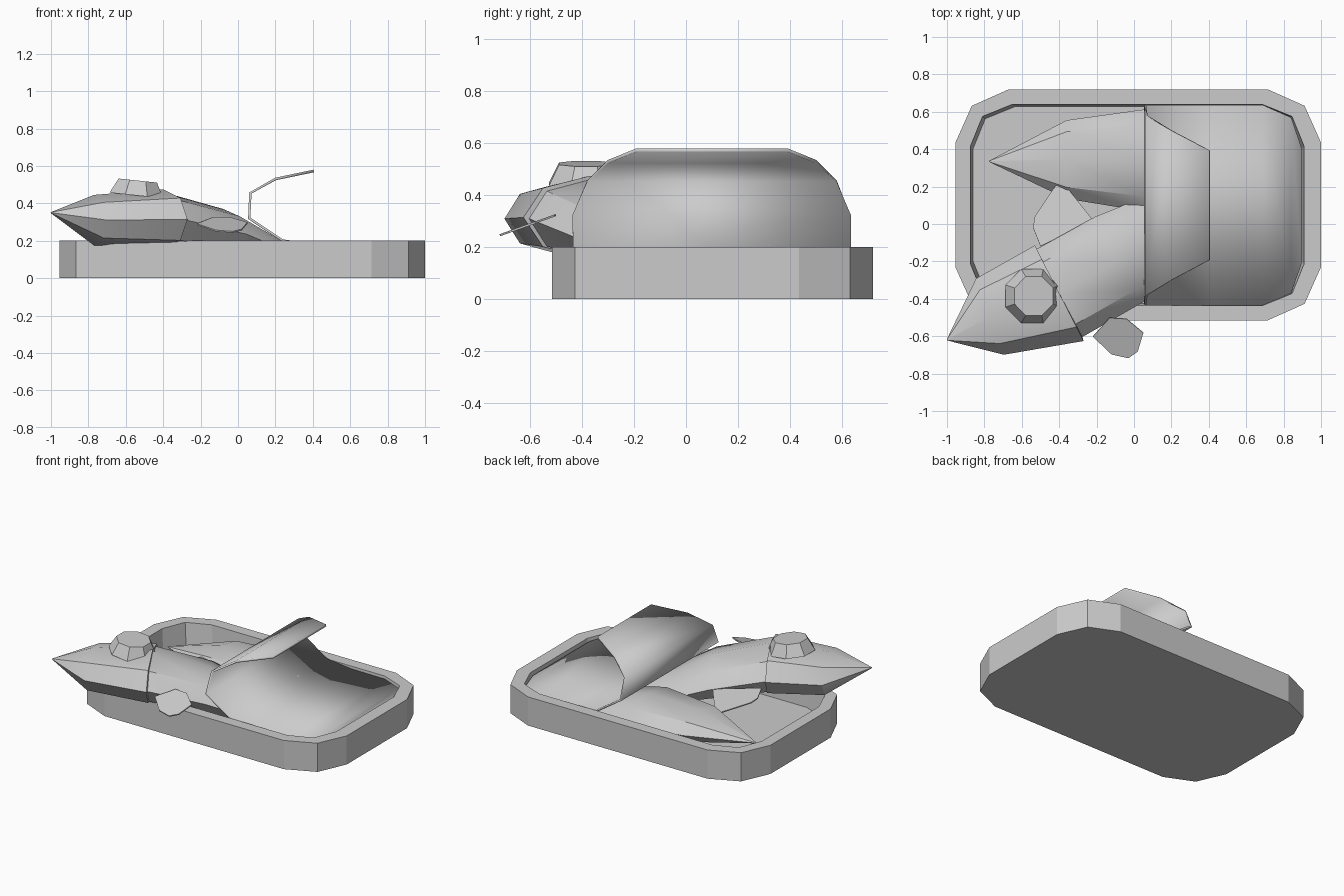
import bpy, bmesh
from math import sin, cos, pi, radians
from mathutils import Vector, Matrix

if "Cube" in bpy.data.objects:
    bpy.data.objects.remove(bpy.data.objects["Cube"])


def make(name, bm, smooth=None):
    bmesh.ops.recalc_face_normals(bm, faces=bm.faces)
    me = bpy.data.meshes.new(name)
    bm.to_mesh(me)
    bm.free()
    ob = bpy.data.objects.new(name, me)
    bpy.context.collection.objects.link(ob)
    if smooth:
        bpy.ops.object.select_all(action='DESELECT')
        ob.select_set(True)
        bpy.context.view_layer.objects.active = ob
        bpy.ops.object.shade_smooth_by_angle(angle=radians(smooth))
    return ob


def loft(name, rings, smooth=None):
    """Skin closed rings of equal point count and cap both ends."""
    bm = bmesh.new()
    vs = [[bm.verts.new(p) for p in r] for r in rings]
    n = len(vs[0])
    for a, b in zip(vs, vs[1:]):
        for i in range(n):
            j = (i + 1) % n
            bm.faces.new((a[i], a[j], b[j], b[i]))
    bm.faces.new(vs[0])
    bm.faces.new(vs[-1])
    return make(name, bm, smooth)


def outline(x0, x1, y0, y1, far, mid, z):
    """Rectangle with two-segment chamfered corners."""
    cx, cy, hx, hy = (x0 + x1) / 2, (y0 + y1) / 2, (x1 - x0) / 2, (y1 - y0) / 2
    corner = [(hx, hy - far), (hx - mid, hy - mid), (hx - far, hy)]
    pts = []
    for sx, sy in ((1, 1), (-1, 1), (-1, -1), (1, -1)):
        pts += [(cx + sx * x, cy + sy * y, z) for x, y in corner[::sx * sy]]
    return pts


def fish(name, stations):
    """Eight-sided body from (x, y, z, half width, half height, heading)."""
    rings = []
    for x, y, z, w, h, a in stations:
        side = Vector((-sin(radians(a)), cos(radians(a)), 0))
        rings.append([Vector((x, y, z)) + side * w * cos(k * pi / 4)
                      + Vector((0, 0, h * sin(k * pi / 4))) for k in range(8)])
    return loft(name, rings, 35)


def sheet(name, pts, thick):
    """Thin flat piece from an outline."""
    bm = bmesh.new()
    bm.faces.new([bm.verts.new(p) for p in pts])
    ob = make(name, bm)
    ob.modifiers.new("thickness", 'SOLIDIFY').thickness = thick
    return ob


# Open tin
loft("tin", [outline(-0.955, 1.0, -0.515, 0.72, 0.285, 0.088, 0),
             outline(-0.955, 1.0, -0.515, 0.72, 0.285, 0.088, 0.2),
             outline(-0.875, 0.91, -0.437, 0.64, 0.225, 0.065, 0.2),
             outline(-0.86, 0.895, -0.425, 0.628, 0.225, 0.065, 0.05)])

# Peeled-back lid: x, z, y start, y end
profile = [(0.895, 0.175, -0.215, 0.41), (0.84, 0.175, -0.37, 0.57),
           (0.69, 0.175, -0.435, 0.635), (0.42, 0.178, -0.435, 0.635),
           (0.24, 0.2, -0.435, 0.635), (0.06, 0.32, -0.437, 0.635),
           (0.066, 0.455, -0.38, 0.58), (0.2, 0.53, -0.3, 0.5),
           (0.405, 0.573, -0.192, 0.393)]
bm = bmesh.new()
rows = [[bm.verts.new((x, y, z)) for y in (y0, y1)] for x, z, y0, y1 in profile]
for a, b in zip(rows, rows[1:]):
    bm.faces.new((a[0], a[1], b[1], b[0]))
lid = make("lid", bm, 35)
mod = lid.modifiers.new("thickness", 'SOLIDIFY')
mod.thickness, mod.offset = 0.014, 0

# Fish lying on the rim: head with gill step, then body sinking into the tin
fish("front_fish", [(-1.0, -0.62, 0.35, 0.003, 0.003, 24),
                    (-0.77, -0.495, 0.31, 0.217, 0.135, 20),
                    (-0.40, -0.37, 0.315, 0.287, 0.16, 27),
                    (-0.40, -0.37, 0.31, 0.265, 0.15, 28),
                    (-0.08, -0.19, 0.235, 0.262, 0.135, 29),
                    (0.12, -0.08, 0.155, 0.235, 0.09, 29),
                    (0.35, 0.05, 0.11, 0.17, 0.05, 29)])

# Fish inside the tin
fish("back_fish", [(-0.775, 0.335, 0.13, 0.003, 0.003, 0),
                   (-0.36, 0.345, 0.155, 0.21, 0.095, 0),
                   (0.05, 0.34, 0.155, 0.272, 0.105, 0),
                   (0.4, 0.3, 0.11, 0.18, 0.055, 0)])

# Eye: eight-sided dome on the upper cheek
bm = bmesh.new()
bmesh.ops.create_cone(bm, cap_ends=True, segments=8, radius1=0.155, radius2=0.112,
                      depth=0.08,
                      matrix=Matrix.Translation((-0.54, -0.385, 0.482))
                      @ Matrix.Rotation(radians(6), 4, 'Y')
                      @ Matrix.Rotation(radians(22.5), 4, 'Z'))
make("eye", bm)

# Side fins
fin = [(-0.22, -0.60), (-0.13, -0.50), (-0.04, -0.505), (0.05, -0.58),
       (0.02, -0.68), (-0.03, -0.715), (-0.12, -0.695)]
sheet("front_fin", [(x, y, 0.32 + (y + 0.5) * 0.36) for x, y in fin], 0.008)
leaf = [(-0.395, 0.24), (-0.53, 0.04), (-0.54, -0.02), (-0.5, -0.12), (-0.22, 0.02)]
sheet("back_fin", [(x, y, 0.235 - y * 0.2) for x, y in leaf], 0.008)
